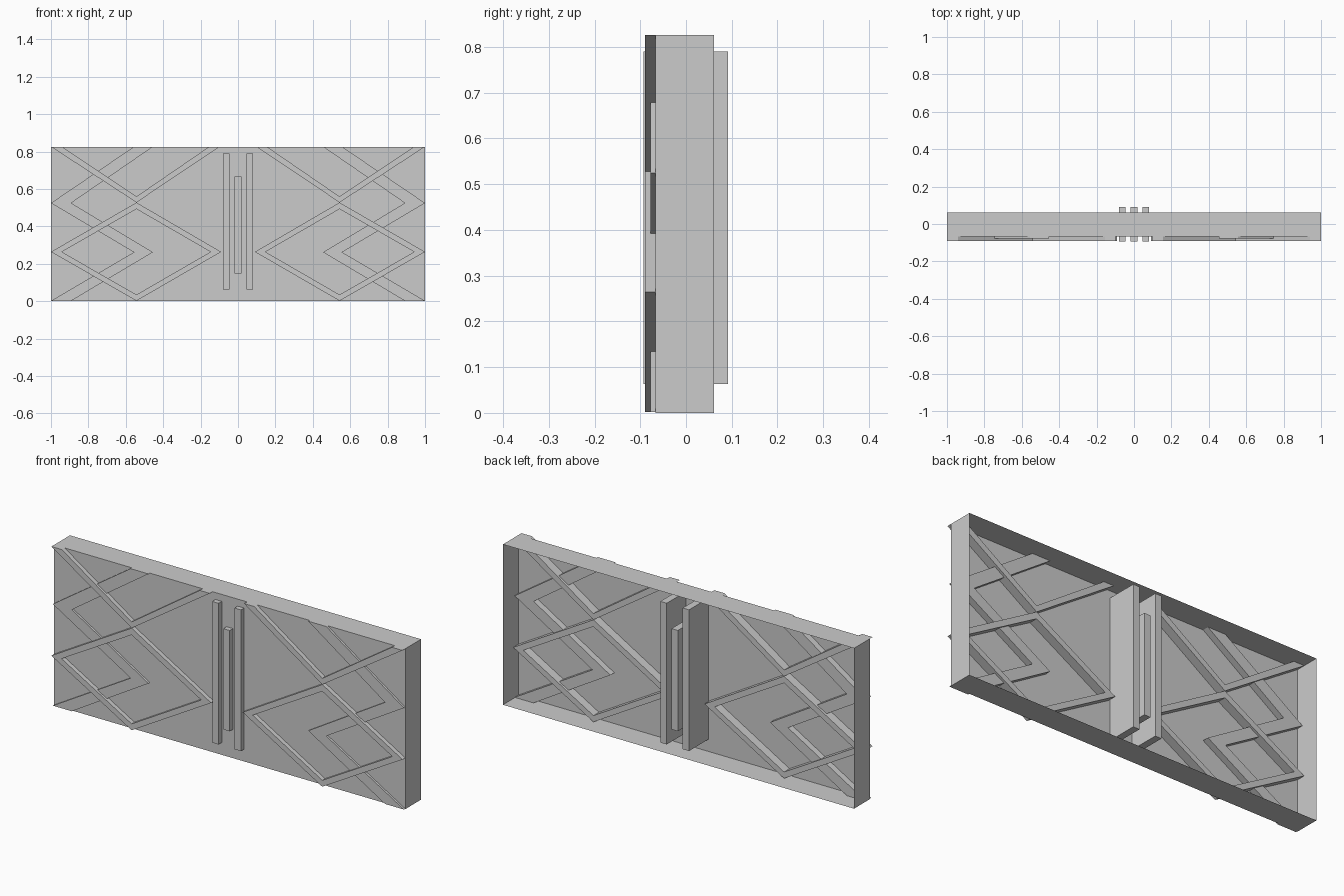
import bpy, bmesh

if "Cube" in bpy.data.objects:
    bpy.data.objects.remove(bpy.data.objects["Cube"])

H = 0.826                      # panel height
FRONT, BACK = -0.067, 0.061    # shell depth range


def finish(bm, name):
    bmesh.ops.recalc_face_normals(bm, faces=bm.faces[:])
    me = bpy.data.meshes.new(name)
    bm.to_mesh(me)
    bm.free()
    ob = bpy.data.objects.new(name, me)
    bpy.context.collection.objects.link(ob)
    return ob


def box(name, x0, x1, y0, y1, z0, z1, open_back=False):
    bm = bmesh.new()
    bmesh.ops.create_cube(bm, size=1)
    for v in bm.verts:
        v.co = ((x0 + x1) / 2 + v.co.x * (x1 - x0),
                (y0 + y1) / 2 + v.co.y * (y1 - y0),
                (z0 + z1) / 2 + v.co.z * (z1 - z0))
    bm.normal_update()
    if open_back:
        back = [f for f in bm.faces if f.normal.y > 0.9]
        bmesh.ops.delete(bm, geom=back, context='FACES_ONLY')
        me = bpy.data.meshes.new(name)
        bm.to_mesh(me)
        bm.free()
        ob = bpy.data.objects.new(name, me)
        bpy.context.collection.objects.link(ob)
        return ob
    return finish(bm, name)


def band(name, side_a, side_b, y0, y1, closed=False):
    """Extruded ribbon between two matching (x, z) polylines, mirrored in x."""
    bm = bmesh.new()
    a = [bm.verts.new((x, y0, z)) for x, z in side_a]
    b = [bm.verts.new((x, y0, z)) for x, z in side_b]
    n = len(a)
    for i in range(n if closed else n - 1):
        j = (i + 1) % n
        bm.faces.new((a[i], a[j], b[j], b[i]))
    ret = bmesh.ops.extrude_face_region(bm, geom=bm.faces[:], use_keep_orig=True)
    for g in ret['geom']:
        if isinstance(g, bmesh.types.BMVert):
            g.co.y = y1
    ob = finish(bm, name)
    mod = ob.modifiers.new("mirror", 'MIRROR')
    mod.use_mirror_merge = False
    return ob


# Thin-walled panel, open at the back
box("panel_shell", -1, 1, FRONT, BACK, 0, H, open_back=True)

# Three upright bars passing through the panel
for s in (-1, 1):
    c = s * 0.0635
    box("tall_bar", c - 0.018, c + 0.018, -0.093, 0.092, 0.063, 0.79)
box("short_bar", -0.018, 0.018, -0.093, 0.092, 0.148, 0.667)

# Raised diamond and the V above it
band("diamond_rib",
     [(1, 0.264), (0.543, 0.528), (0.09, 0.264), (0.543, 0.002)],
     [(0.942, 0.264), (0.543, 0.493), (0.147, 0.264), (0.543, 0.035)],
     -0.09, -0.022, closed=True)
band("v_rib",
     [(0.098, H), (0.543, 0.528), (1, H)],
     [(0.155, H), (0.543, 0.56), (0.94, H)],
     -0.09, -0.022)

# Shallower wide zigzag behind them
band("zigzag_rib",
     [(0.455, H), (0.892, 0.525), (0.455, 0.262), (0.892, 0.002)],
     [(0.557, H), (1, 0.525), (0.557, 0.262), (1, 0.002)],
     -0.078, -0.034)
